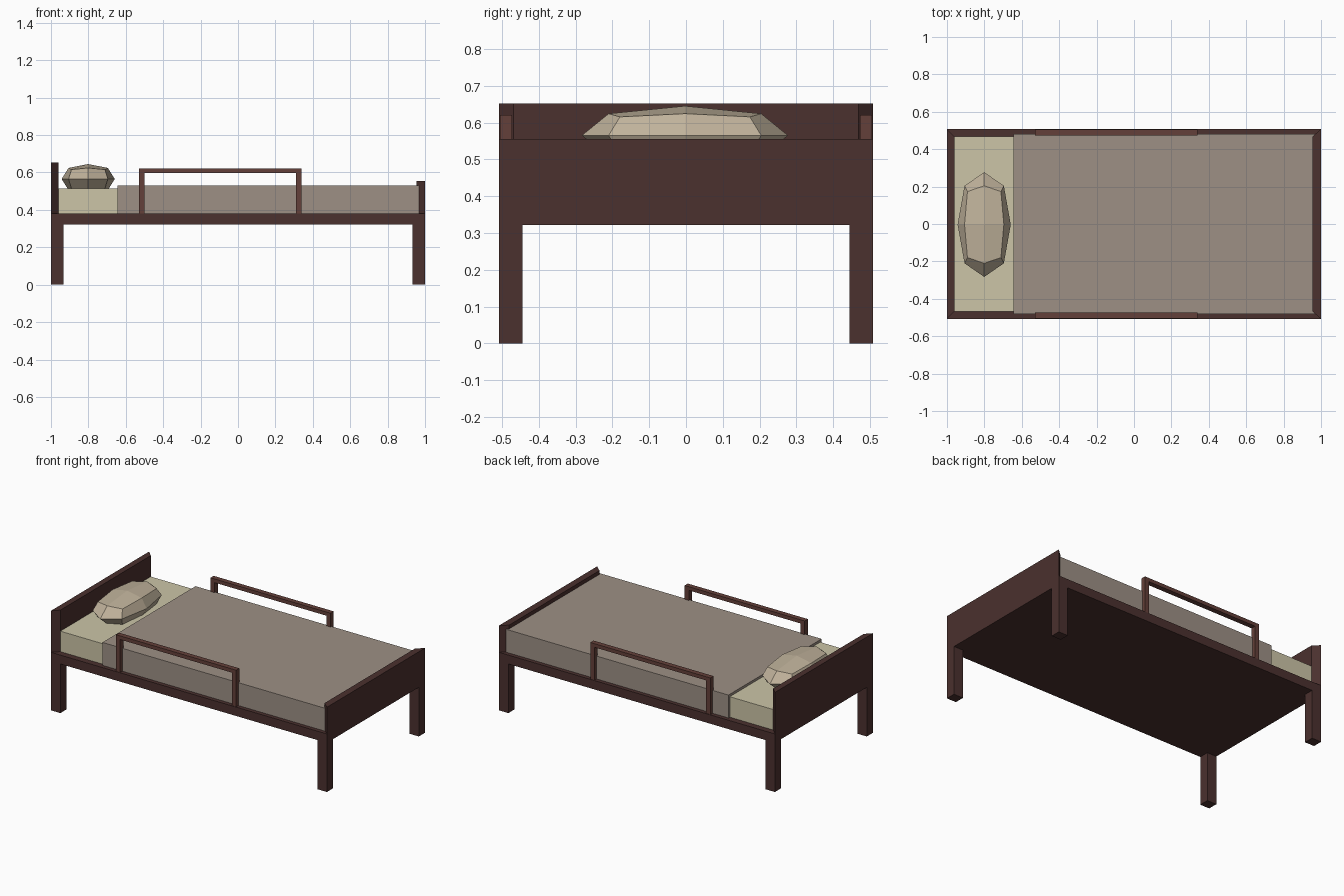
import bpy, bmesh
from mathutils import Vector

if "Cube" in bpy.data.objects:
    bpy.data.objects.remove(bpy.data.objects["Cube"])


def material(name, rgb):
    m = bpy.data.materials.new(name)
    m.diffuse_color = (*[(c / 255) ** 2.2 for c in rgb], 1)
    m.use_nodes = True
    m.node_tree.nodes["Principled BSDF"].inputs["Base Color"].default_value = m.diffuse_color
    return m


dark_wood = material("dark_wood", (76, 52, 50))
rail_wood = material("rail_wood", (100, 66, 60))
sheet = material("sheet", (203, 196, 166))
cover = material("cover", (156, 143, 132))
cushion = material("cushion", (190, 176, 153))


def finish(name, bm, mat):
    bmesh.ops.recalc_face_normals(bm, faces=bm.faces)
    me = bpy.data.meshes.new(name)
    bm.to_mesh(me)
    bm.free()
    me.materials.append(mat)
    ob = bpy.data.objects.new(name, me)
    bpy.context.collection.objects.link(ob)
    return ob


def add_box(bm, x, y, z):
    for v in bmesh.ops.create_cube(bm, size=1)["verts"]:
        v.co = Vector([(a + b) / 2 + c * (b - a) for (a, b), c in zip((x, y, z), v.co)])


def box(name, x, y, z, mat):
    bm = bmesh.new()
    add_box(bm, x, y, z)
    return finish(name, bm, mat)


def prism(name, outline, z0, z1, mat):
    bm = bmesh.new()
    face = bm.faces.new([bm.verts.new((x, y, z0)) for x, y in outline])
    top = bmesh.ops.extrude_face_region(bm, geom=[face])["geom"]
    for v in top:
        if isinstance(v, bmesh.types.BMVert):
            v.co.z = z1
    # keep the underside closed
    if not any(all(abs(v.co.z - z0) < 1e-6 for v in f.verts) for f in bm.faces):
        bm.faces.new([v for v in bm.verts if abs(v.co.z - z0) < 1e-6])
    return finish(name, bm, mat)


W = 0.508

# base slab
box("bed_base", (-1, 1), (-W, W), (0.322, 0.38), dark_wood)

# four legs
for sx, end in ((-1, "head"), (1, "foot")):
    for sy, side in ((-1, "front"), (1, "back")):
        box(f"{end}_{side}_leg", sorted((sx, sx * 0.932)), sorted((sy * W, sy * 0.444)),
            (0, 0.322), dark_wood)

# end boards, slightly narrower on the inside
for name, s, inner, top in (("headboard", -1, 0.96, 0.652), ("footboard", 1, 0.955, 0.555)):
    prism(name, [(s, -W), (s, W), (s * inner, 0.468), (s * inner, -0.468)],
          0.38, top, dark_wood)

# mattress and blanket
box("mattress", (-0.96, 0.955), (-0.468, 0.468), (0.38, 0.514), sheet)
box("blanket", (-0.645, 0.968), (-0.482, 0.482), (0.38, 0.53), cover)

# side rails: two posts and a top bar
for s, side in ((-1, "front"), (1, "back")):
    y = sorted((s * 0.472, s * 0.505))
    bm = bmesh.new()
    add_box(bm, (-0.53, -0.5), y, (0.38, 0.596))
    add_box(bm, (0.31, 0.34), y, (0.38, 0.596))
    add_box(bm, (-0.53, 0.34), y, (0.596, 0.62))
    finish(f"{side}_rail", bm, rail_wood)

# faceted pillow: a once-divided cube rounded off
bm = bmesh.new()
bmesh.ops.create_cube(bm, size=2)
bmesh.ops.subdivide_edges(bm, edges=bm.edges[:], cuts=1, use_grid_fill=True)
for v in bm.verts:
    n = sum(abs(c) > 0.5 for c in v.co)
    k = {1: 1.0, 2: 0.74, 3: 0.63}[n]
    v.co = Vector((v.co.x * 0.142, v.co.y * 0.28, v.co.z * 0.08)) * k
    v.co += Vector((-0.801, -0.003, 0.565))
finish("pillow", bm, cushion)
